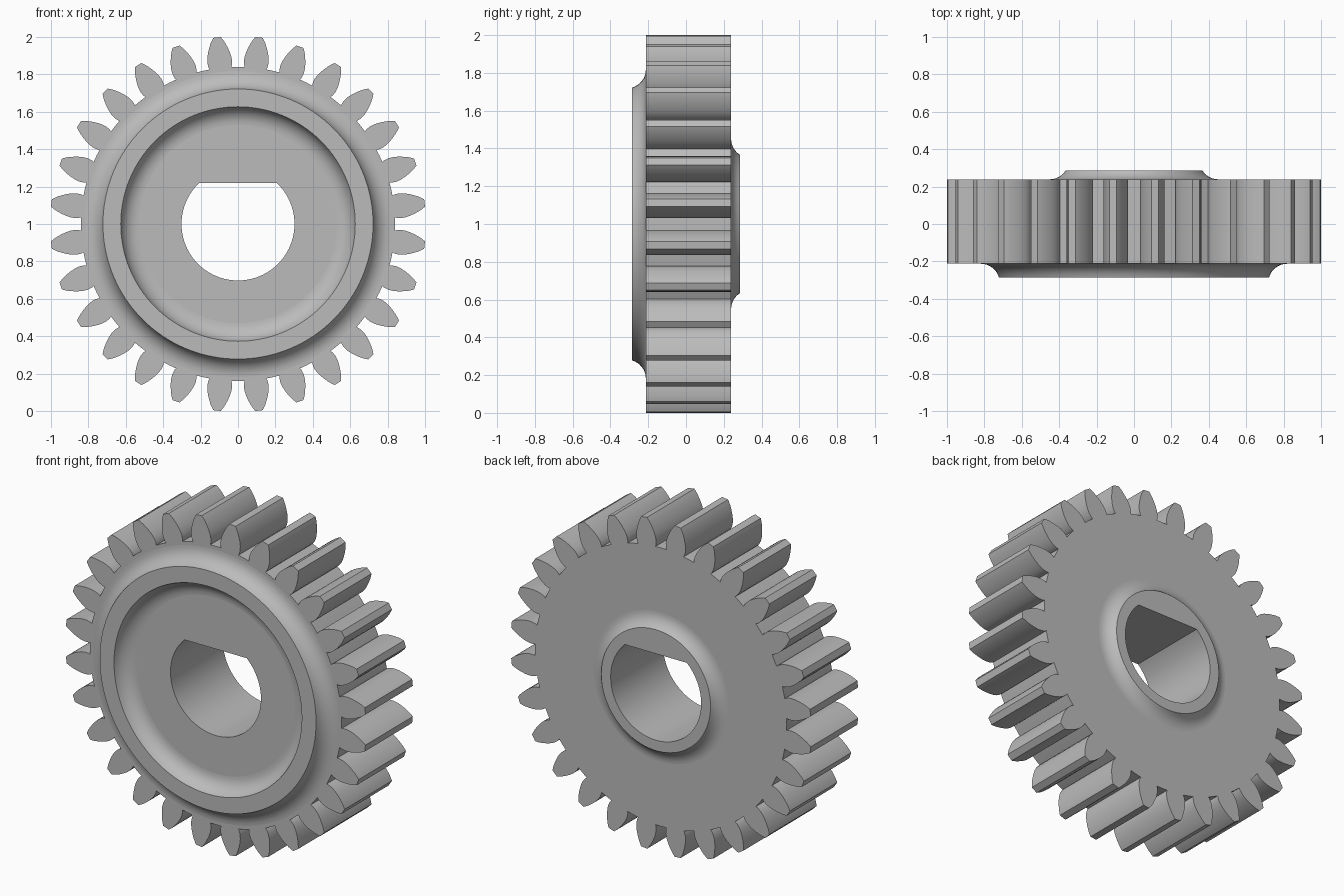
import bpy, bmesh
from math import sin, cos, pi, atan2, asin, acos, sqrt

if "Cube" in bpy.data.objects:
    bpy.data.objects.remove(bpy.data.objects["Cube"])

TEETH = 28
FRONT, BACK = -0.2125, 0.239      # toothed body
RIM_Y, HUB_Y = -0.287, 0.287      # raised faces
BORE, FLAT, FILLET = 0.302, 0.22, 0.1
CENTRE_Z = 1.0

steel = bpy.data.materials.new("steel grey")
steel.use_nodes = True
GREY = (0.5, 0.5, 0.5, 1)
steel.diffuse_color = GREY
steel.node_tree.nodes["Principled BSDF"].inputs["Base Color"].default_value = GREY


def make(name, bm):
    bmesh.ops.recalc_face_normals(bm, faces=bm.faces)
    mesh = bpy.data.meshes.new(name)
    bm.to_mesh(mesh)
    bm.free()
    mesh.materials.append(steel)
    obj = bpy.data.objects.new(name, mesh)
    bpy.context.collection.objects.link(obj)
    return obj


def prism(name, outline, y0, y1):
    """Extrude an (x, z) outline about the gear axis from y0 to y1."""
    bm = bmesh.new()
    face = bm.faces.new([bm.verts.new((x, y0, CENTRE_Z + z)) for x, z in outline])
    new = bmesh.ops.extrude_face_region(bm, geom=[face], use_keep_orig=True)
    bmesh.ops.translate(bm, vec=(0, y1 - y0, 0),
                        verts=[g for g in new["geom"] if isinstance(g, bmesh.types.BMVert)])
    return make(name, bm)


def revolve(name, profile, steps=128):
    """Turn a closed (radius, y) profile about the gear axis."""
    bm = bmesh.new()
    rings = [[bm.verts.new((r * sin(2 * pi * i / steps), y, CENTRE_Z + r * cos(2 * pi * i / steps)))
              for r, y in profile] for i in range(steps)]
    n = len(profile)
    for i in range(steps):
        a, b = rings[i], rings[(i + 1) % steps]
        for j in range(n):
            k = (j + 1) % n
            bm.faces.new((a[j], a[k], b[k], b[j]))
    return make(name, bm)


def fillet(r_top, y_face, y_top, side, steps=8):
    """Concave arc from the raised edge down to a tangent on the body face."""
    h = abs(y_top - y_face)
    out = 1 if y_top > y_face else -1
    sweep = acos((FILLET - h) / FILLET)
    r_end = r_top + side * FILLET * sin(sweep)
    return [(r_end - side * FILLET * sin(sweep * (1 - i / steps)),
             y_face + out * FILLET * (1 - cos(sweep * (1 - i / steps))))
            for i in range(steps + 1)]


# Toothed body: (radius, half width) up one flank, mirrored for the other
flank = [(0.84, 0.058), (0.852, 0.063), (0.875, 0.066), (0.9, 0.064), (0.925, 0.058),
         (0.95, 0.049), (0.975, 0.038), (0.992, 0.028), (1.004, 0.02)]
outline = []
for t in range(TEETH):
    mid = (t + 0.5) * 2 * pi / TEETH
    tooth = [(r, -w) for r, w in flank] + [(r, w) for r, w in reversed(flank)]
    for r, w in tooth:
        a = mid + asin(w / r)
        outline.append((r * sin(a), r * cos(a)))
    gap = mid + pi / TEETH
    outline.append((0.84 * sin(gap), 0.84 * cos(gap)))
body = prism("gear_body", outline, FRONT, BACK)

# Raised front rim, filleted on both sides
rim = revolve("front_rim", fillet(0.722, FRONT, RIM_Y, 1) + fillet(0.627, FRONT, RIM_Y, -1)[::-1])

# Small hub on the back
hub = revolve("back_hub", fillet(0.365, BACK, HUB_Y, 1) + [(0.2, BACK), (0.2, HUB_Y)])
bm = bmesh.new()
bm.from_mesh(hub.data)
inner = [f for f in bm.faces
         if all(abs(sqrt(v.co.x ** 2 + (v.co.z - CENTRE_Z) ** 2) - 0.2) < 1e-4 for v in f.verts)]
bmesh.ops.delete(bm, geom=inner, context='FACES')
bmesh.ops.holes_fill(bm, edges=[e for e in bm.edges if e.is_boundary], sides=0)
bmesh.ops.recalc_face_normals(bm, faces=bm.faces)
bm.to_mesh(hub.data)
bm.free()

# D-shaped bore cut through body and hub
half = atan2(sqrt(BORE ** 2 - FLAT ** 2), FLAT)
arc = [half + (2 * pi - 2 * half) * i / 72 for i in range(73)]
cutter = prism("bore_cutter", [(BORE * sin(a), BORE * cos(a)) for a in arc], -0.5, 0.5)
cutter.hide_render = True
for obj in (body, hub):
    mod = obj.modifiers.new("bore", 'BOOLEAN')
    mod.operation = 'DIFFERENCE'
    mod.solver = 'EXACT'
    mod.object = cutter
    bpy.context.view_layer.update()
    cut = bpy.data.meshes.new_from_object(obj.evaluated_get(bpy.context.evaluated_depsgraph_get()))
    obj.modifiers.clear()
    obj.data = cut
bpy.data.objects.remove(cutter)

# Smooth flanks and fillets, crisp edges
for obj in (body, rim, hub):
    bpy.ops.object.select_all(action='DESELECT')
    obj.select_set(True)
    bpy.context.view_layer.objects.active = obj
    bpy.ops.object.shade_smooth_by_angle(angle=pi / 7)
